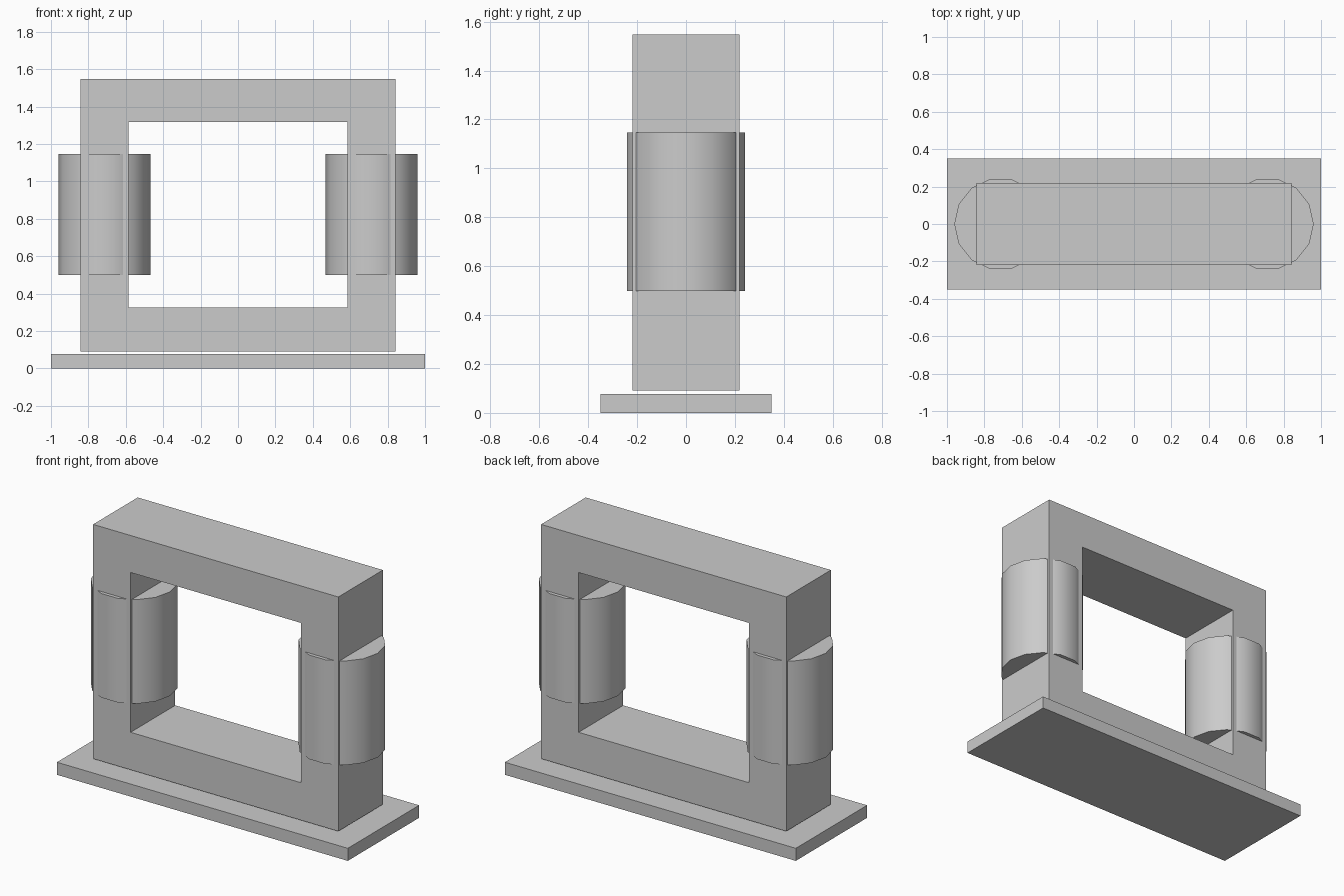
import bpy, bmesh, math

if "Cube" in bpy.data.objects:
    bpy.data.objects.remove(bpy.data.objects["Cube"])


def make_object(name, bm):
    bmesh.ops.recalc_face_normals(bm, faces=bm.faces[:])
    mesh = bpy.data.meshes.new(name)
    bm.to_mesh(mesh)
    bm.free()
    obj = bpy.data.objects.new(name, mesh)
    bpy.context.collection.objects.link(obj)
    return obj


def rectangle(bm, half_x, z0, z1, y):
    corners = ((-half_x, z0), (half_x, z0), (half_x, z1), (-half_x, z1))
    return [bm.verts.new((x, y, z)) for x, z in corners]


# Base plate
bm = bmesh.new()
bmesh.ops.create_cube(bm, size=1)
bmesh.ops.scale(bm, vec=(2, 0.7, 0.078), verts=bm.verts)
bmesh.ops.translate(bm, vec=(0, 0, 0.039), verts=bm.verts)
make_object("base_plate", bm)

# Core: one rectangular frame with a window
bm = bmesh.new()
loops = [rectangle(bm, hx, z0, z1, y) for hx, z0, z1, y in (
    (0.843, 0.092, 1.548, -0.219), (0.585, 0.325, 1.318, -0.219),
    (0.585, 0.325, 1.318, 0.219), (0.843, 0.092, 1.548, 0.219))]
for k in range(4):
    a, b = loops[k], loops[(k + 1) % 4]
    for i in range(4):
        j = (i + 1) % 4
        bm.faces.new((a[i], a[j], b[j], b[i]))
make_object("core_frame", bm)

# Windings: smooth 14-sided drums around each leg
for side, name in ((-1, "left_coil"), (1, "right_coil")):
    bpy.ops.mesh.primitive_cylinder_add(
        vertices=14, radius=0.247, depth=0.647,
        location=(side * 0.714, 0, 0.8225), rotation=(0, 0, math.pi / 2))
    coil = bpy.context.object
    coil.name = name
    bpy.ops.object.shade_smooth_by_angle(angle=math.radians(40))
